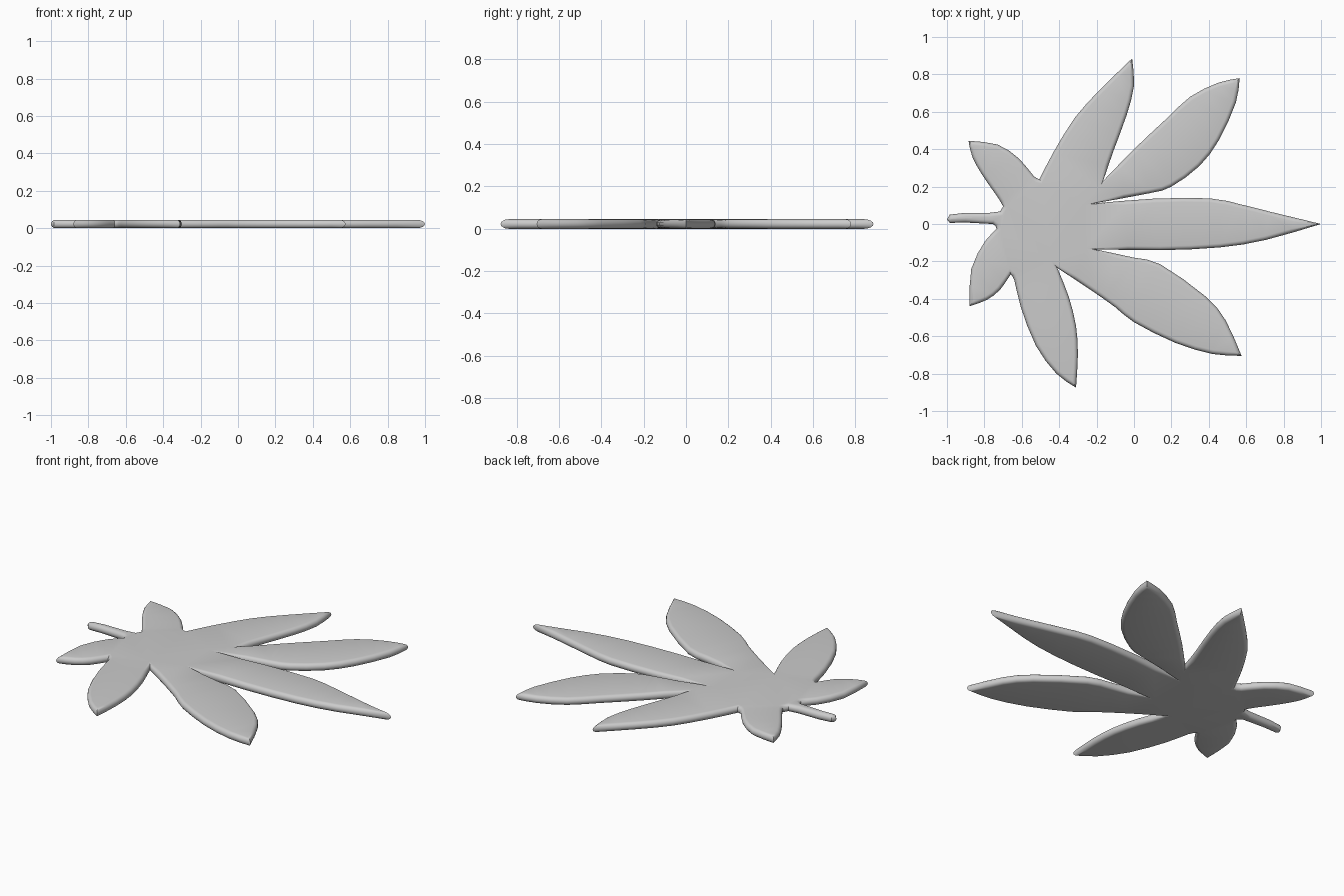
import bpy, bmesh, math
from mathutils import Vector

if "Cube" in bpy.data.objects:
    bpy.data.objects.remove(bpy.data.objects["Cube"])

R = 0.0225           # edge radius, half of the leaf thickness
STEPS = 8            # segments of the rounded edge

# Each run goes from a corner (tip or notch) along one curved edge of the leaf
stem_top = [(-.755, 0), (-.9, .008), (-.985, .006), (-1, .025), (-.985, .05),
            (-.9, .06), (-.77, .06), (-.715, .067)]
back_left = [[(-.70, .095), (-.73, .145), (-.81, .26), (-.865, .36)],
             [(-.885, .445), (-.73, .425), (-.615, .35), (-.535, .255)]]
side_left = [[(-.505, .24), (-.43, .385), (-.315, .57), (-.18, .72)],
             [(-.01, .885), (0, .74), (-.04, .58), (-.11, .39)]]
front_left = [[(-.165, .23), (0, .4), (.165, .555), (.30, .68), (.45, .755)],
              [(.565, .78), (.545, .65), (.455, .45), (.35, .31), (.2, .2), (.085, .165)]]
middle = [[(-.215, .11), (.1, .135), (.405, .137), (.57, .105), (.73, .065)],
          [(1, 0), (.705, -.085), (.46, -.125), (.14, -.14)]]
front_right = [[(-.21, -.135), (0, -.18), (.14, -.215), (.38, -.385), (.49, -.515)],
               [(.575, -.705), (.42, -.695), (.22, -.635), (0, -.525), (-.10, -.445), (-.235, -.35)]]
side_right = [[(-.41, -.235), (-.35, -.385), (-.31, -.545), (-.30, -.70)],
              [(-.31, -.875), (-.415, -.80), (-.525, -.65), (-.605, -.445), (-.64, -.3)]]
back_right = [[(-.66, -.27), (-.715, -.35), (-.785, -.405)],
              [(-.88, -.44), (-.87, -.24), (-.795, -.09), (-.735, -.025)]]


def smooth_run(pts, n=2):
    """Catmull-Rom through pts, without the final point."""
    p = [Vector(q) for q in pts]
    p = [2 * p[0] - p[1]] + p + [2 * p[-1] - p[-2]]
    out = []
    for a, b, c, d in zip(p, p[1:], p[2:], p[3:]):
        for k in range(n):
            t = k / n
            out.append(0.5 * (2 * b + (c - a) * t + (2 * a - 5 * b + 4 * c - d) * t * t
                              + (3 * b - a - 3 * c + d) * t ** 3))
    return out


def inward(pts):
    """Inward mitre vectors of a clockwise outline, limited at sharp corners."""
    res = []
    for i, p in enumerate(pts):
        a = (p - pts[i - 1]).normalized()
        b = (pts[(i + 1) % len(pts)] - p).normalized()
        na, nb = Vector((a.y, -a.x)), Vector((b.y, -b.x))
        m = (na + nb).normalized()
        res.append(m * min(1 / max(m.dot(na), 0.1), 2.2))
    return res


# Full outline
runs = [stem_top]
for leaflet in (back_left, side_left, front_left, middle, front_right, side_right, back_right):
    runs += leaflet
outline = []
for i, run in enumerate(runs):
    n = 1 if run is stem_top else 2
    outline += smooth_run(run + [runs[(i + 1) % len(runs)][0]], n)
normals = inward(outline)

# Leaf slab with rounded edge
bm = bmesh.new()
rings = []
for s in range(STEPS + 1):
    a = -math.pi / 2 + math.pi * s / STEPS
    d = R * 0.95 * (1 - math.cos(a))
    rings.append([bm.verts.new((*(p + m * d), R + R * math.sin(a)))
                  for p, m in zip(outline, normals)])
count = len(outline)
for lo, hi in zip(rings, rings[1:]):
    for i in range(count):
        j = (i + 1) % count
        bm.faces.new((lo[i], lo[j], hi[j], hi[i]))
caps = [bm.faces.new(rings[0]), bm.faces.new(rings[-1])]
bmesh.ops.triangulate(bm, faces=caps)
bmesh.ops.recalc_face_normals(bm, faces=bm.faces)
mesh = bpy.data.meshes.new("leaf")
bm.to_mesh(mesh)
bm.free()
leaf = bpy.data.objects.new("leaf", mesh)
bpy.context.collection.objects.link(leaf)
bpy.context.view_layer.objects.active = leaf
leaf.select_set(True)
bpy.ops.object.shade_smooth_by_angle(angle=math.radians(40))
